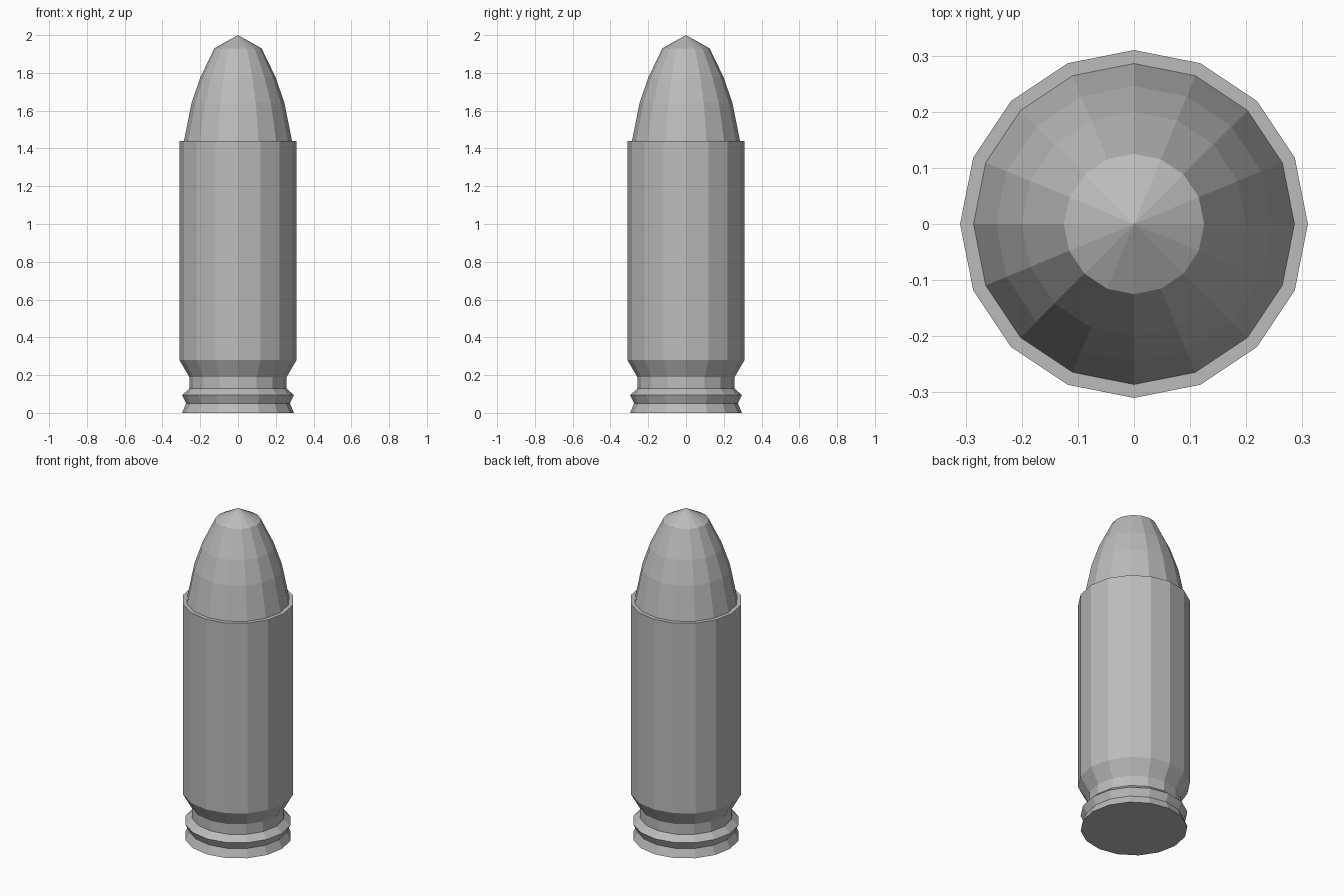
import bpy
import bmesh
from math import cos, sin, tau

SIDES = 16

cube = bpy.data.objects.get("Cube")
if cube:
    bpy.data.objects.remove(cube, do_unlink=True)

# One plain grey for all parts
grey = bpy.data.materials.new("plain grey")
grey.use_nodes = True
colour = (0.5, 0.5, 0.5, 1)
grey.diffuse_color = colour
grey.node_tree.nodes["Principled BSDF"].inputs["Base Color"].default_value = colour


def lathe(name, profile):
    """Turn (radius, height) points, listed bottom to top, into a faceted solid."""
    bm = bmesh.new()
    rings = []
    for r, z in profile:
        if r == 0:
            rings.append([bm.verts.new((0, 0, z))] * SIDES)
        else:
            rings.append([bm.verts.new((r * cos(tau * i / SIDES), r * sin(tau * i / SIDES), z))
                          for i in range(SIDES)])
    for low, high in zip(rings, rings[1:]):
        for i in range(SIDES):
            j = (i + 1) % SIDES
            corners = [low[i], low[j], high[j], high[i]]
            bm.faces.new(list(dict.fromkeys(corners)))
    # Close the open ends
    bm.faces.new(rings[0][::-1])
    if profile[-1][0] > 0:
        bm.faces.new(rings[-1])
    mesh = bpy.data.meshes.new(name)
    bm.to_mesh(mesh)
    bm.free()
    mesh.materials.append(grey)
    obj = bpy.data.objects.new(name, mesh)
    bpy.context.collection.objects.link(obj)
    return obj


# Casing: rim, ridge, extractor groove, flare and straight wall
lathe("casing", [(0.296, 0), (0.275, 0.05), (0.296, 0.095), (0.258, 0.128),
                 (0.258, 0.19), (0.31, 0.28), (0.31, 1.44)])

# Pointed nose seated in the casing mouth
lathe("nose", [(0.287, 1.435), (0.246, 1.64), (0.2, 1.775), (0.125, 1.93), (0, 2)])
